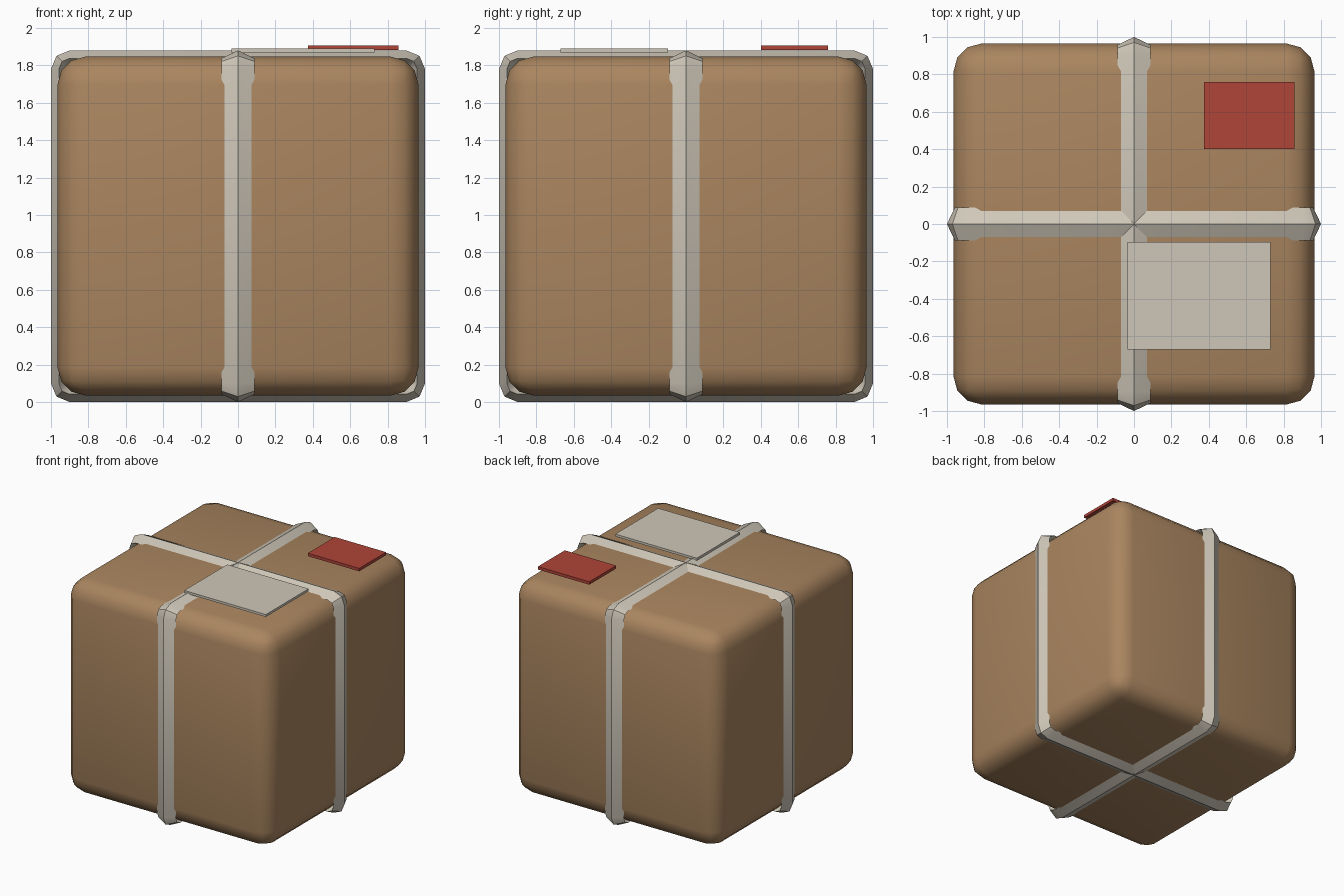
import bpy, bmesh, math
from mathutils import Vector

default = bpy.data.objects.get("Cube")
if default:
    bpy.data.objects.remove(default, do_unlink=True)


def material(name, rgb):
    mat = bpy.data.materials.new(name)
    mat.use_nodes = True
    mat.diffuse_color = (*rgb, 1)
    mat.node_tree.nodes["Principled BSDF"].inputs["Base Color"].default_value = (*rgb, 1)
    return mat


CARDBOARD = material("cardboard brown", (0.40, 0.235, 0.115))
STRING = material("string cream", (0.62, 0.57, 0.48))
PAPER = material("label grey", (0.62, 0.57, 0.48))
RED = material("stamp red", (0.43, 0.058, 0.04))


def add_object(name, bm, mat, smooth_angle=None):
    bmesh.ops.recalc_face_normals(bm, faces=bm.faces)
    mesh = bpy.data.meshes.new(name)
    bm.to_mesh(mesh)
    bm.free()
    obj = bpy.data.objects.new(name, mesh)
    bpy.context.collection.objects.link(obj)
    mesh.materials.append(mat)
    if smooth_angle:
        bpy.ops.object.select_all(action="DESELECT")
        obj.select_set(True)
        bpy.context.view_layer.objects.active = obj
        bpy.ops.object.shade_smooth_by_angle(angle=math.radians(smooth_angle))
    return obj


def block(name, low, high, mat, bevel=0, smooth_angle=None):
    low, high = Vector(low), Vector(high)
    bm = bmesh.new()
    bmesh.ops.create_cube(bm, size=1)
    bmesh.ops.scale(bm, vec=high - low, verts=bm.verts)
    bmesh.ops.translate(bm, vec=(low + high) / 2, verts=bm.verts)
    if bevel:
        bmesh.ops.bevel(bm, geom=bm.edges[:], offset=bevel, segments=3,
                        profile=0.5, affect="EDGES")
    return add_object(name, bm, mat, smooth_angle)


def string_loop(name, along_x):
    """Sweep a flattened diamond round a rectangle with rounded corners."""
    middle, half_width, radius = 0.94, 1.0, 0.1
    profile = [(0, 0), (0.088, 0.042), (0, 0.09), (-0.088, 0.042)]
    bm = bmesh.new()
    rings = []
    for corner in range(4):
        sx = 1 if corner in (0, 3) else -1
        sz = 1 if corner < 2 else -1
        for step in range(3):
            angle = math.radians(corner * 90 + step * 45)
            ring = []
            for side, depth in profile:
                reach = radius - depth
                across = sx * (half_width - radius) + reach * math.cos(angle)
                height = middle + sz * (middle - radius) + reach * math.sin(angle)
                co = (across, side, height) if along_x else (side, across, height)
                ring.append(bm.verts.new(co))
            rings.append(ring)
    for a, b in zip(rings, rings[1:] + rings[:1]):
        for i in range(4):
            j = (i + 1) % 4
            bm.faces.new((a[i], a[j], b[j], b[i]))
    return add_object(name, bm, STRING, 40)


# Rounded parcel
block("parcel_box", (-0.965, -0.965, 0.035), (0.965, 0.965, 1.847), CARDBOARD, 0.15, 40)

# Two crossing strings
string_loop("string_side_to_side", True)
string_loop("string_front_to_back", False)

# Label and stamp lying on top
block("address_label", (-0.035, -0.67, 1.87), (0.73, -0.095, 1.89), PAPER)
block("postage_stamp", (0.375, 0.4, 1.882), (0.857, 0.76, 1.907), RED)
